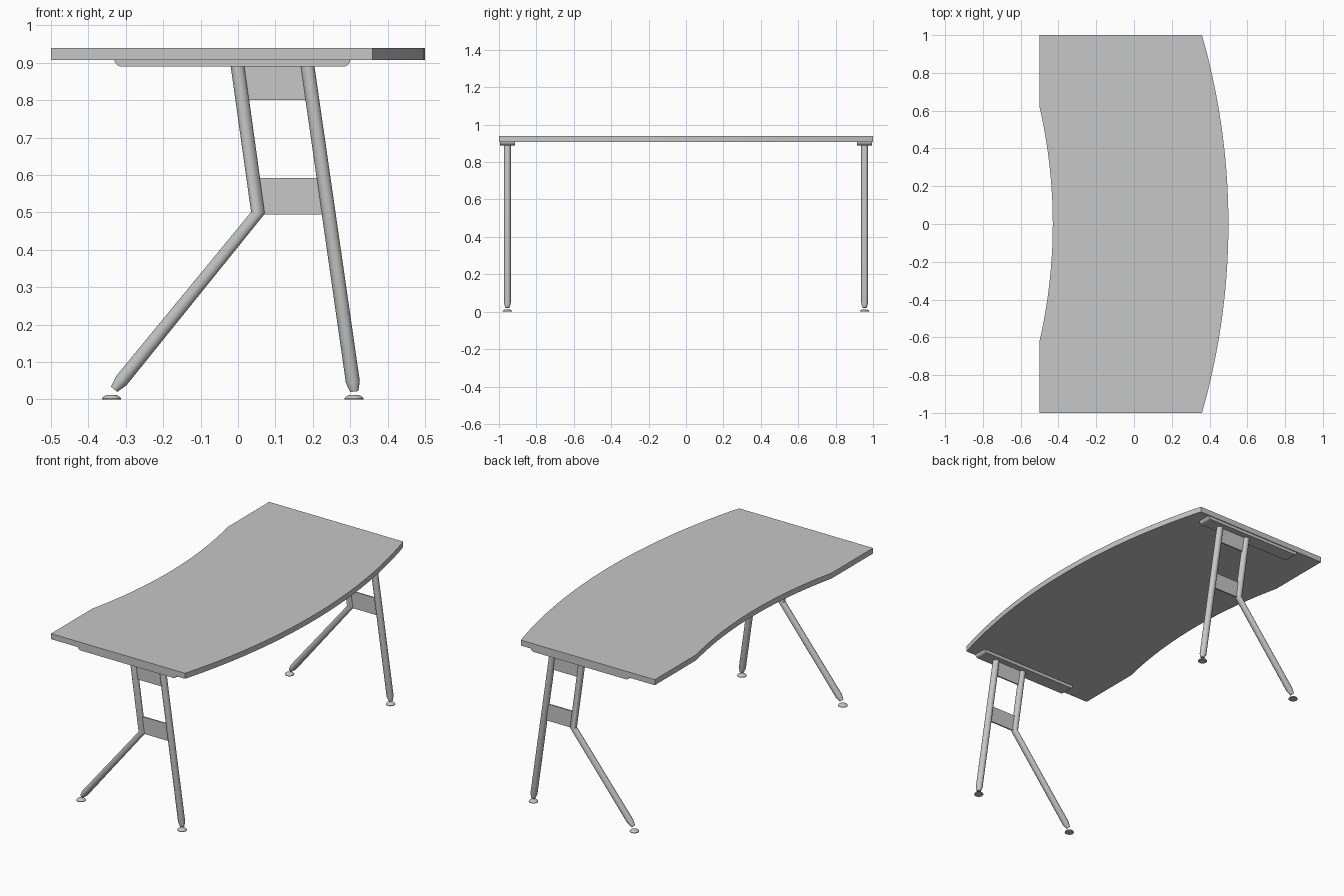
import bpy, bmesh, math
from mathutils import Vector

cube = bpy.data.objects.get("Cube")
if cube:
    bpy.data.objects.remove(cube, do_unlink=True)

GREY = (0.57, 0.57, 0.57, 1.0)
mat = bpy.data.materials.new("grey")
mat.use_nodes = True
mat.diffuse_color = GREY
mat.node_tree.nodes["Principled BSDF"].inputs["Base Color"].default_value = GREY

TOP_Z, UNDER_Z, PLATE_Z = 0.94, 0.908, 0.89
FRAME_Y = 0.955
LEG_R, TIP_R = 0.0185, 0.011


def finish(name, bm, smooth=False):
    """Turn a bmesh into a coloured object."""
    bmesh.ops.recalc_face_normals(bm, faces=bm.faces)
    mesh = bpy.data.meshes.new(name)
    bm.to_mesh(mesh)
    bm.free()
    mesh.materials.append(mat)
    obj = bpy.data.objects.new(name, mesh)
    bpy.context.collection.objects.link(obj)
    if smooth:
        bpy.ops.object.select_all(action='DESELECT')
        obj.select_set(True)
        bpy.context.view_layer.objects.active = obj
        bpy.ops.object.shade_smooth_by_angle(angle=math.radians(30))
    return obj


def prism(name, points, offset, smooth=False):
    """Extrude a flat outline along an offset."""
    bm = bmesh.new()
    face = bm.faces.new([bm.verts.new(p) for p in points])
    new = bmesh.ops.extrude_face_region(bm, geom=[face])["geom"]
    bmesh.ops.translate(bm, vec=offset, verts=[v for v in new if isinstance(v, bmesh.types.BMVert)])
    return finish(name, bm, smooth)


def loft(name, rings, sides=20):
    """Skin rings given as (centre, in-plane x-z axis, y radius)."""
    bm = bmesh.new()
    loops = []
    for centre, axis, ry in rings:
        loops.append([bm.verts.new(Vector(centre) + Vector(axis) * math.cos(a) + Vector((0, ry * math.sin(a), 0)))
                      for a in (2 * math.pi * i / sides for i in range(sides))])
    for a, b in zip(loops, loops[1:]):
        for i in range(sides):
            j = (i + 1) % sides
            bm.faces.new((a[i], a[j], b[j], b[i]))
    bm.faces.new(loops[0])
    bm.faces.new(loops[-1])
    return finish(name, bm, True)


def arc(x_mid, sagitta, half, steps):
    """Points from y=-half to y=half on an arc that bulges to x_mid."""
    r = (half * half + sagitta * sagitta) / (2 * sagitta)
    lim = math.asin(half / r)
    return [(x_mid - r + r * math.cos(t), r * math.sin(t))
            for t in (lim * (2 * i / steps - 1) for i in range(steps + 1))]


# Curved desktop
outline = arc(0.5, 0.14, 1.0, 28) + [(-0.5, 1.0)] + arc(-0.43, 0.07, 0.62, 20)[::-1] + [(-0.5, -1.0)]
prism("desktop", [(x, y, UNDER_Z) for x, y in outline], (0, 0, TOP_Z - UNDER_Z), True)

# Two identical end frames
for side, y in (("front", -FRAME_Y), ("rear", FRAME_Y)):
    # Mounting rail with rounded lower corners
    x0, x1, r = -0.33, 0.30, UNDER_Z - PLATE_Z
    quarter = [math.pi / 2 * i / 6 for i in range(7)]
    rail = [(x0 + r - r * math.cos(a), UNDER_Z - r * math.sin(a)) for a in quarter]
    rail += [(x1 - r + r * math.cos(a), UNDER_Z - r * math.sin(a)) for a in reversed(quarter)]
    prism(side + "_mounting_rail", [(x, y - 0.04, z) for x, z in rail], (0, 0.08, 0), True)

    # Straight leg with tapered tip
    loft(side + "_straight_leg", [
        ((0.186, y, PLATE_Z), (LEG_R, 0, 0), LEG_R),
        ((0.307, y, 0.047), (LEG_R, 0, 0.003), LEG_R),
        ((0.311, y, 0.021), (TIP_R, 0, 0.0015), TIP_R)])

    # Bent leg with mitred knee and tapered tip
    ax, az = 0.772, -0.635
    loft(side + "_bent_leg", [
        ((-0.001, y, PLATE_Z), (LEG_R, 0, 0), LEG_R),
        ((0.0535, y, 0.499), (LEG_R, 0, -0.002), LEG_R),
        ((-0.312, y, 0.050), (LEG_R * ax, 0, LEG_R * az), LEG_R),
        ((-0.331, y, 0.027), (TIP_R * ax, 0, TIP_R * az), TIP_R)])

    # Brace plates between the legs
    for label, corners in (
            ("upper", [(0.002, 0.89), (0.186, 0.89), (0.199, 0.80), (0.014, 0.80)]),
            ("lower", [(0.045, 0.592), (0.229, 0.592), (0.243, 0.495), (0.056, 0.495)])):
        prism(f"{side}_{label}_brace", [(x, y - 0.004, z) for x, z in corners], (0, 0.008, 0))

    # Domed foot pads
    for label, x in (("straight", 0.31), ("bent", -0.338)):
        loft(f"{side}_{label}_foot", [((x, y, z), (rad, 0, 0), rad) for rad, z in
             ((0.025, 0.0), (0.025, 0.003), (0.021, 0.008), (0.015, 0.011), (0.008, 0.0125))])
